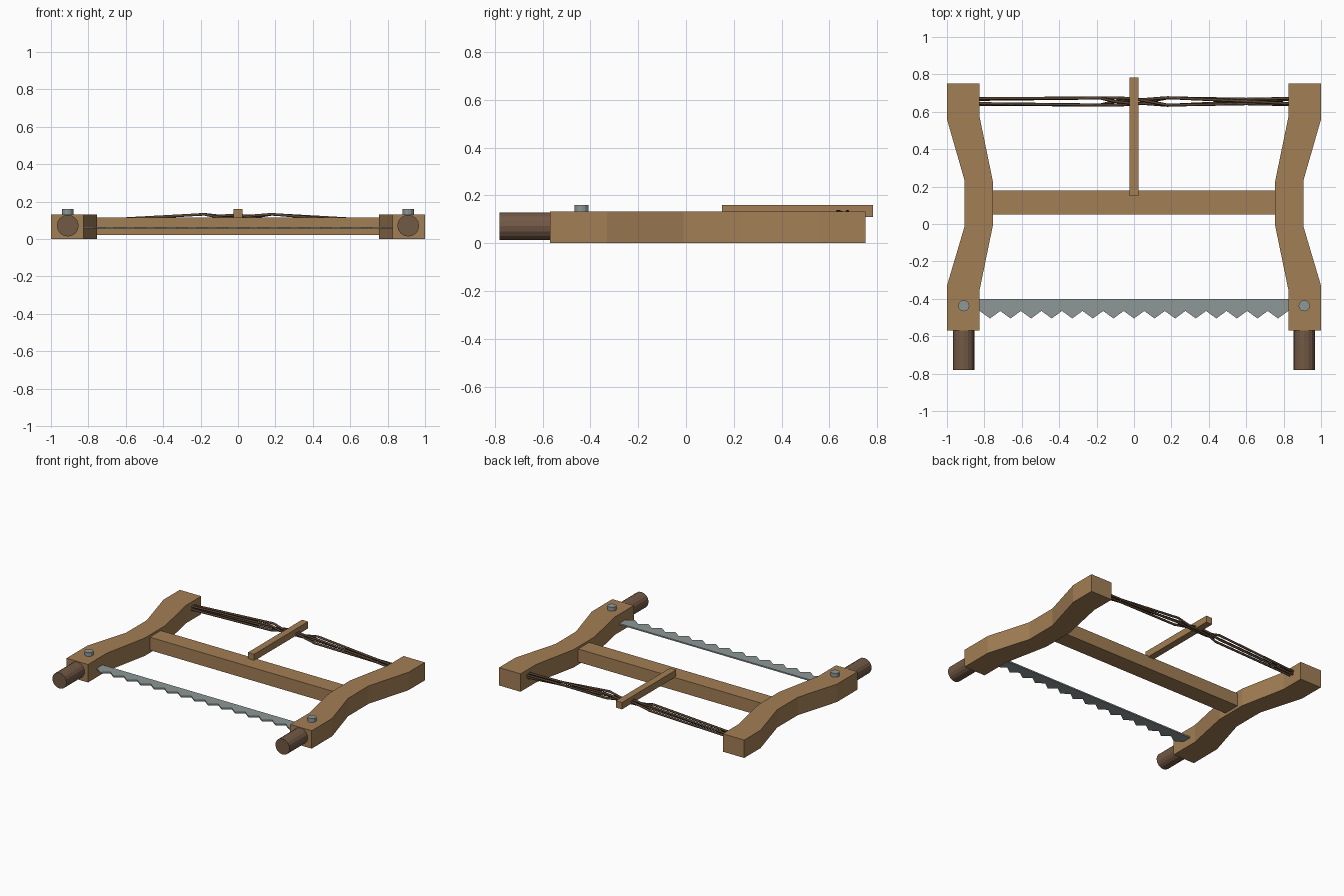
import bpy, bmesh, math
from mathutils import Matrix

if "Cube" in bpy.data.objects:
    bpy.data.objects.remove(bpy.data.objects["Cube"])


def material(name, rgb):
    m = bpy.data.materials.new(name)
    m.diffuse_color = (*rgb, 1)
    m.use_nodes = True
    m.node_tree.nodes["Principled BSDF"].inputs["Base Color"].default_value = m.diffuse_color
    return m


wood = material("wood", (0.36, 0.21, 0.09))
dark_wood = material("dark_wood", (0.17, 0.10, 0.06))
cord = material("cord", (0.10, 0.06, 0.035))
steel = material("steel", (0.27, 0.31, 0.31))


def finish(name, bm, mat):
    bmesh.ops.recalc_face_normals(bm, faces=bm.faces)
    me = bpy.data.meshes.new(name)
    bm.to_mesh(me)
    bm.free()
    me.materials.append(mat)
    ob = bpy.data.objects.new(name, me)
    bpy.context.collection.objects.link(ob)
    return ob


def prism(name, outline, z0, z1, mat):
    bm = bmesh.new()
    face = bm.faces.new([bm.verts.new((x, y, z0)) for x, y in outline])
    ext = bmesh.ops.extrude_face_region(bm, geom=[face], use_keep_orig=True)
    top = [v for v in ext["geom"] if isinstance(v, bmesh.types.BMVert)]
    bmesh.ops.translate(bm, verts=top, vec=(0, 0, z1 - z0))
    return finish(name, bm, mat)


def box(name, x0, x1, y0, y1, z0, z1, mat):
    return prism(name, [(x0, y0), (x1, y0), (x1, y1), (x0, y1)], z0, z1, mat)


def cylinder(name, radius, depth, centre, mat, sides, tilt=0):
    bm = bmesh.new()
    mtx = Matrix.Translation(centre) @ Matrix.Rotation(tilt, 4, "X")
    bmesh.ops.create_cone(bm, cap_ends=True, segments=sides, radius1=radius,
                          radius2=radius, depth=depth, matrix=mtx)
    return finish(name, bm, mat)


# Side arms, handles and blade pins, mirrored left and right
arm = [(1, 0.75), (1, 0.56), (0.905, 0.23), (0.905, -0.01), (1, -0.33), (1, -0.57),
       (0.825, -0.57), (0.825, -0.35), (0.755, -0.01), (0.755, 0.23), (0.825, 0.57), (0.825, 0.75)]
for side, s in (("left", -1), ("right", 1)):
    prism(side + "_arm", [(s * x, y) for x, y in arm], 0, 0.132, wood)
    cylinder(side + "_handle", 0.058, 0.215, (s * 0.91, -0.6735, 0.071), dark_wood, 16, math.pi / 2)
    cylinder(side + "_blade_pin", 0.03, 0.06, (s * 0.91, -0.437, 0.13), steel, 12)

# Crossbar and tightening stick
box("crossbar", -0.76, 0.76, 0.05, 0.178, 0.02, 0.116, wood)
box("tightening_stick", -0.025, 0.025, 0.15, 0.782, 0.11, 0.16, wood)

# Toothed blade
n, half = 15, 0.825
pitch = 2 * half / n
teeth = []
for i in range(n):
    x = -half + i * pitch
    teeth += [(x, -0.465), (x + pitch / 2, -0.505)]
prism("saw_blade", [(-half, -0.40)] + teeth + [(half, -0.465), (half, -0.40)], 0.055, 0.065, steel)

# Twisted cord: (x, centre z, y spread, z spread, twist)
path = [(-0.83, 0.085, 0.02, 0.014, 0.6), (-0.18, 0.115, 0.026, 0.024, 0.8),
        (-0.10, 0.115, 0.020, 0.008, 1.6), (0.0, 0.12, 0.018, 0.012, 2.2),
        (0.06, 0.115, 0.012, 0.008, 2.8), (0.18, 0.115, 0.028, 0.024, 3.9),
        (0.60, 0.096, 0.012, 0.012, 4.6), (0.83, 0.085, 0.02, 0.014, 5.3)]
curve = bpy.data.curves.new("twisted_cord", "CURVE")
curve.dimensions = "3D"
curve.bevel_depth = 0.008
curve.bevel_resolution = 1
curve.use_fill_caps = True
for k in range(4):
    sp = curve.splines.new("POLY")
    sp.points.add(len(path) - 1)
    for p, (x, z, ry, rz, t) in zip(sp.points, path):
        a = t + k * math.pi / 2
        p.co = (x, 0.655 + ry * math.cos(a), z + rz * math.sin(a), 1)
curve.materials.append(cord)
bpy.context.collection.objects.link(bpy.data.objects.new("twisted_cord", curve))
